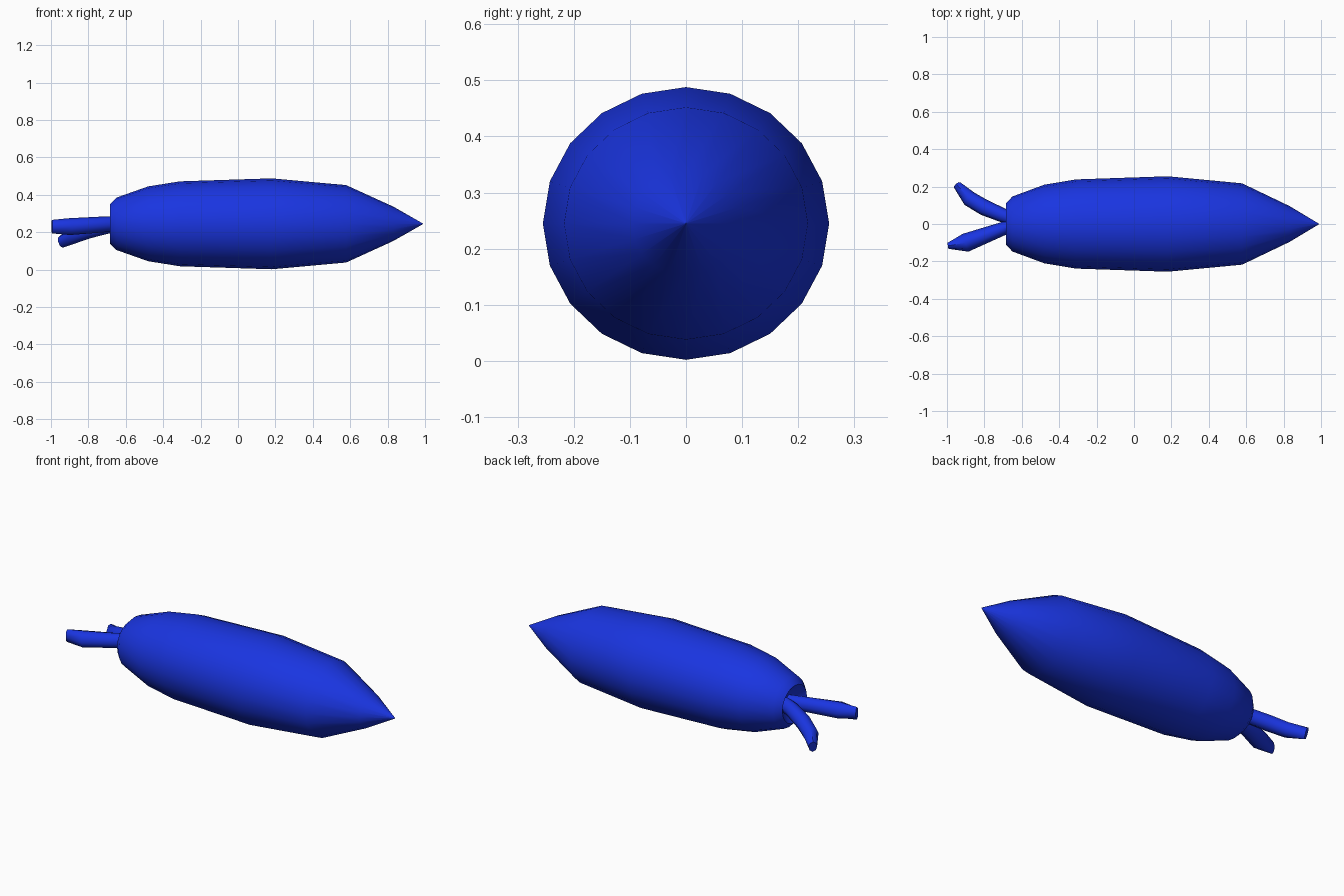
import bpy, bmesh, math
from mathutils import Vector

if "Cube" in bpy.data.objects:
    bpy.data.objects.remove(bpy.data.objects["Cube"])

mat = bpy.data.materials.new("blue")
mat.diffuse_color = (0.01, 0.035, 0.75, 1)
mat.use_nodes = True
mat.node_tree.nodes["Principled BSDF"].inputs["Base Color"].default_value = mat.diffuse_color


def loft(name, rings, angle):
    """Skin a list of equal-sized vertex rings and cap both ends."""
    bm = bmesh.new()
    rows = [[bm.verts.new(p) for p in ring] for ring in rings]
    n = len(rows[0])
    for a, b in zip(rows, rows[1:]):
        for i in range(n):
            j = (i + 1) % n
            bm.faces.new((a[i], a[j], b[j], b[i]))
    bm.faces.new(rows[0])
    bm.faces.new(rows[-1])
    bmesh.ops.recalc_face_normals(bm, faces=bm.faces)
    me = bpy.data.meshes.new(name)
    bm.to_mesh(me)
    bm.free()
    ob = bpy.data.objects.new(name, me)
    bpy.context.collection.objects.link(ob)
    me.materials.append(mat)
    bpy.ops.object.select_all(action='DESELECT')
    ob.select_set(True)
    bpy.context.view_layer.objects.active = ob
    bpy.ops.object.shade_smooth_by_angle(angle=math.radians(angle))
    return ob


# Root body: 20-sided lathe along x, with a dimple at the blunt end
profile = [(-0.64, 0.002), (-0.645, 0.05), (-0.685, 0.105), (-0.65, 0.14),
           (-0.48, 0.2), (-0.31, 0.227), (0.18, 0.243), (0.578, 0.207),
           (0.83, 0.092), (0.99, 0.001)]
loft("root_body", [[(x, r * 1.05 * math.cos(i * math.tau / 20),
                     0.245 + r * math.sin(i * math.tau / 20))
                    for i in range(20)] for x, r in profile], 50)


def stalk(name, sections):
    """Sections are (x, y, z, half width, half height) along the stalk."""
    pts = [Vector(s[:3]) for s in sections]
    rings = []
    for k, s in enumerate(sections):
        t = (pts[min(k + 1, len(pts) - 1)] - pts[max(k - 1, 0)]).normalized()
        side = t.cross(Vector((0, 0, 1))).normalized()
        up = side.cross(t)
        rings.append([pts[k] + side * s[3] * math.cos(i * math.tau / 8)
                      + up * s[4] * math.sin(i * math.tau / 8) for i in range(8)])
    loft(name, rings, 50)


# Two leaf stalks with pinched tips
stalk("straight_stalk", [(-0.62, 0.0, 0.245, 0.033, 0.04),
                         (-0.70, -0.025, 0.243, 0.036, 0.042),
                         (-0.90, -0.10, 0.23, 0.05, 0.045),
                         (-0.995, -0.117, 0.23, 0.016, 0.036)])
stalk("bent_stalk", [(-0.62, 0.02, 0.245, 0.035, 0.04),
                     (-0.70, 0.046, 0.234, 0.038, 0.042),
                     (-0.80, 0.088, 0.208, 0.043, 0.042),
                     (-0.88, 0.135, 0.178, 0.042, 0.04),
                     (-0.945, 0.208, 0.15, 0.022, 0.034)])
